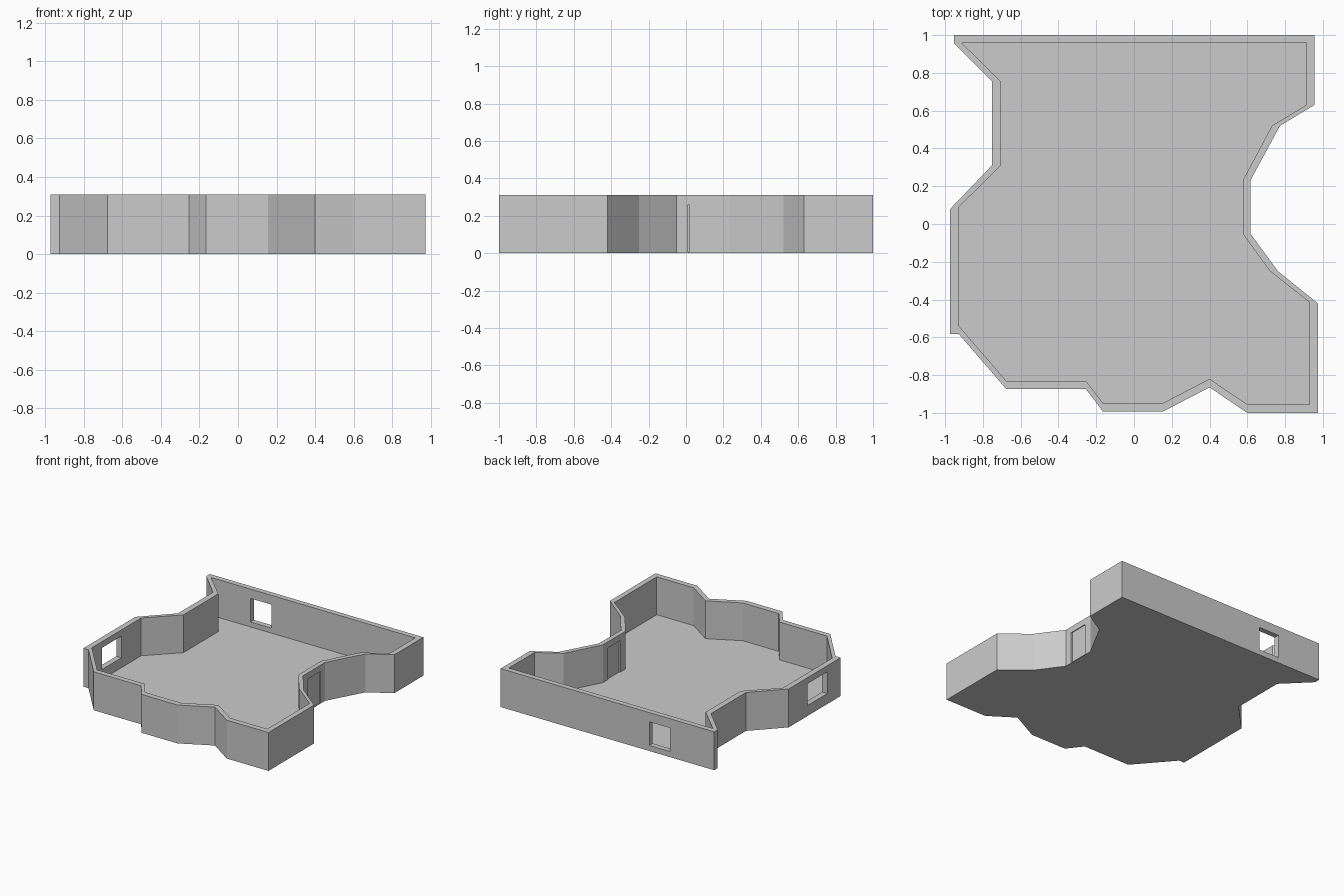
import bpy
import bmesh

cube = bpy.data.objects.get("Cube")
if cube:
    bpy.data.objects.remove(cube, do_unlink=True)

HEIGHT = 0.31
FLOOR = 0.005

grey = bpy.data.materials.new("light grey")
grey.use_nodes = True
colour = (0.6, 0.6, 0.6, 1)
grey.diffuse_color = colour
grey.node_tree.nodes["Principled BSDF"].inputs["Base Color"].default_value = colour


def prism(name, outline, low, high):
    """Extrude a flat outline between two heights."""
    bm = bmesh.new()
    face = bm.faces.new([bm.verts.new((x, y, low)) for x, y in outline])
    top = bmesh.ops.extrude_face_region(bm, geom=[face])["geom"]
    for v in top:
        if isinstance(v, bmesh.types.BMVert):
            v.co.z = high
    bmesh.ops.recalc_face_normals(bm, faces=bm.faces)
    mesh = bpy.data.meshes.new(name)
    bm.to_mesh(mesh)
    bm.free()
    mesh.materials.append(grey)
    obj = bpy.data.objects.new(name, mesh)
    bpy.context.collection.objects.link(obj)
    return obj


def box(name, x, y, z):
    corners = [(x[0], y[0]), (x[1], y[0]), (x[1], y[1]), (x[0], y[1])]
    return prism(name, corners, *z)


def cut(target, cutter):
    """Subtract the cutter, keep the result and drop the cutter."""
    cutter.hide_render = True
    mod = target.modifiers.new("cut", "BOOLEAN")
    mod.operation = "DIFFERENCE"
    mod.solver = "EXACT"
    mod.object = cutter
    bpy.context.view_layer.update()
    graph = bpy.context.evaluated_depsgraph_get()
    mesh = bpy.data.meshes.new_from_object(target.evaluated_get(graph))
    target.modifiers.clear()
    target.data = mesh
    bpy.data.objects.remove(cutter, do_unlink=True)


# Outer and inner wall lines
outer = [(-.952, 1), (.955, 1), (.955, .63), (.773, .52), (.616, .23),
         (.616, -.05), (.762, -.25), (.973, -.42), (.973, -1), (.6, -1),
         (.4, -.865), (.155, -.992), (-.165, -.992), (-.255, -.873),
         (-.677, -.873), (-.927, -.583), (-.973, -.583), (-.973, .08),
         (-.752, .31), (-.752, .755), (-.952, .955)]
inner = [(-.91, .957), (.912, .957), (.912, .63), (.73, .52), (.578, .235),
         (.578, -.055), (.72, -.25), (.93, -.415), (.93, -.955), (.6, -.955),
         (.4, -.82), (.155, -.947), (-.165, -.947), (-.255, -.83),
         (-.677, -.83), (-.927, -.54), (-.927, .09), (-.705, .31),
         (-.705, .755)]

# Tray of thin floor and walls
room = prism("room_walls_and_floor", outer, 0, HEIGHT)
cut(room, prism("cavity", inner, FLOOR, HEIGHT + 0.1))

# Window openings in the back and side walls, and the doorway
cut(room, box("back_window", (-.558, -.373), (.9, 1.1), (.045, .235)))
cut(room, box("side_window", (-1.1, -.9), (-.413, -.163), (.085, .26)))
cut(room, box("doorway", (.57, .7), (.01, .17), (FLOOR, .26)))

# Thin door leaf set back in the doorway, with a gap on the latch side
box("door", (.586, .609), (.015, .17), (FLOOR, .26))
